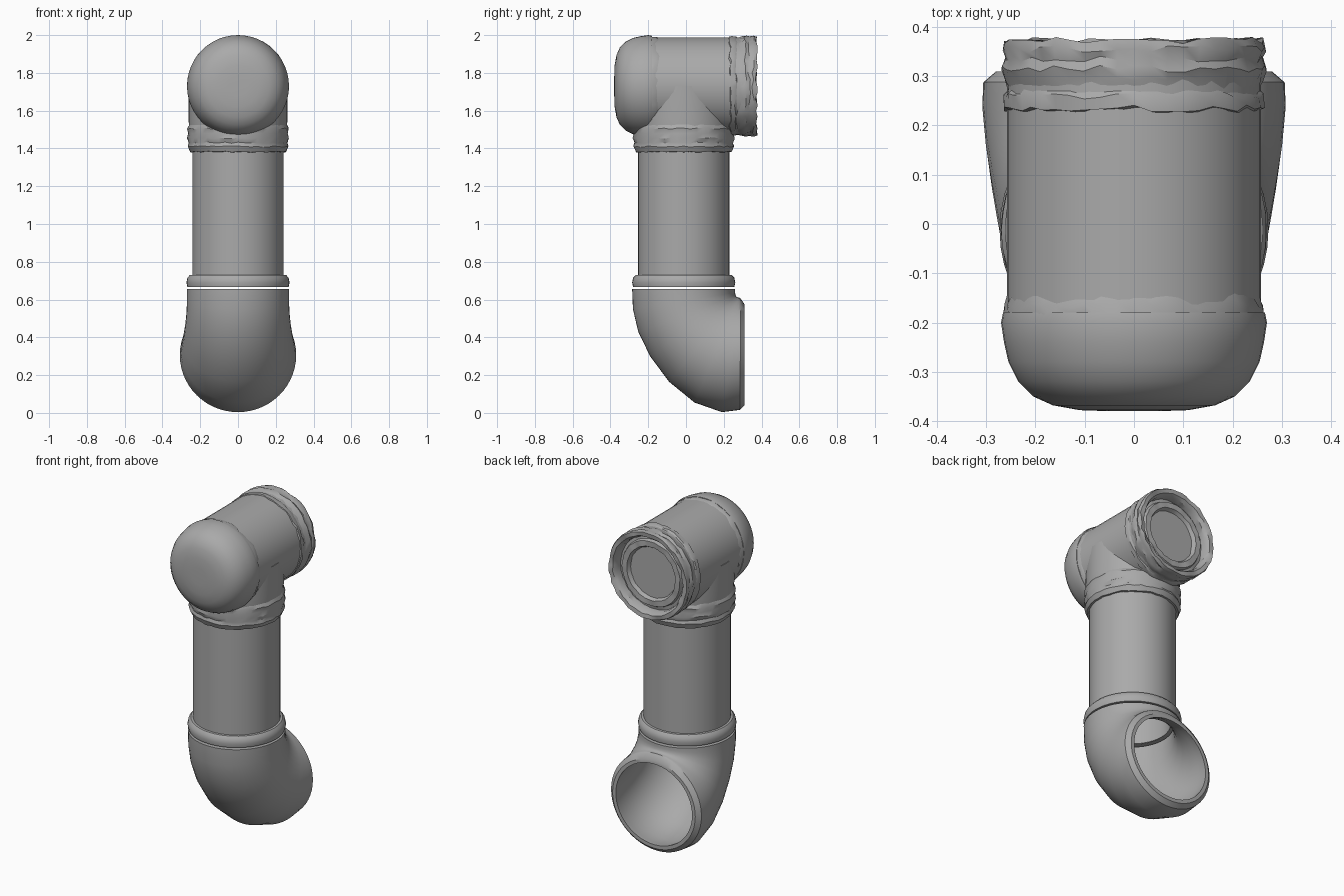
import bpy, bmesh, math, random
from mathutils import Vector

random.seed(4)
cube = bpy.data.objects.get("Cube")
if cube:
    bpy.data.objects.remove(cube, do_unlink=True)

grey = bpy.data.materials.new("plain grey")
grey.use_nodes = True
grey.diffuse_color = (0.4, 0.4, 0.4, 1)
grey.node_tree.nodes["Principled BSDF"].inputs["Base Color"].default_value = (0.4, 0.4, 0.4, 1)

PIPE_Y = -0.012    # axis of the upright pipe
TEE_Z = 1.73       # axis of the cross pipe


def skin(name, rings, closed=False, caps=(False, False)):
    """Join rings of points with quads into one object."""
    bm = bmesh.new()
    loops = [[bm.verts.new(p) for p in ring] for ring in rings]
    n = len(loops[0])
    pairs = list(zip(loops, loops[1:]))
    if closed:
        pairs.append((loops[-1], loops[0]))
    for a, b in pairs:
        for i in range(n):
            j = (i + 1) % n
            bm.faces.new((a[i], a[j], b[j], b[i]))
    for loop, cap in zip((loops[0], loops[-1]), caps):
        if cap:
            bm.faces.new(loop)
    bmesh.ops.recalc_face_normals(bm, faces=bm.faces)
    mesh = bpy.data.meshes.new(name)
    bm.to_mesh(mesh)
    bm.free()
    mesh.materials.append(grey)
    obj = bpy.data.objects.new(name, mesh)
    bpy.context.collection.objects.link(obj)
    bpy.ops.object.select_all(action="DESELECT")
    obj.select_set(True)
    bpy.context.view_layer.objects.active = obj
    bpy.ops.object.shade_smooth_by_angle(angle=math.radians(35))
    return obj


def lathe(name, profile, axis, rough=0.0, seg=48, **kw):
    """Turn (radius, position) pairs around the upright or the cross axis."""
    rings = []
    for r, t in profile:
        ring = []
        for i in range(seg):
            a = math.tau * i / seg
            rr = r - abs(random.uniform(-rough, rough)) * 0.6
            tt = t + random.uniform(-rough, rough)
            if axis == "z":
                ring.append((rr * math.cos(a), PIPE_Y + rr * math.sin(a), tt))
            else:
                ring.append((rr * math.cos(a), tt, TEE_Z + rr * math.sin(a)))
        rings.append(ring)
    return skin(name, rings, **kw)


# Upright pipe, hollow
lathe("upright_pipe", [(0.21, 0.667), (0.242, 0.667), (0.242, 1.5), (0.21, 1.5)], "z", closed=True)

# Socket ring above the elbow gap
lathe("elbow_socket_ring", [(0.215, 0.666), (0.268, 0.666), (0.273, 0.69), (0.268, 0.715),
                            (0.255, 0.73), (0.235, 0.732)], "z", closed=True)

# Tee: neck, collar and cross body
lathe("tee_neck", [(0.258, 1.49), (0.262, 1.56), (0.262, TEE_Z)], "z", caps=(True, True))
lathe("tee_collar", [(0.225, 1.38), (0.255, 1.382), (0.268, 1.41), (0.262, 1.43), (0.271, 1.455),
                     (0.265, 1.48), (0.27, 1.505), (0.258, 1.53)], "z", rough=0.004, caps=(True, True))
lathe("tee_body", [(0.258, -0.21), (0.258, 0.3)], "y", caps=(True, True))

# Rounded front cap with a ragged rear edge
lathe("front_cap", [(0.05, -0.38), (0.11, -0.378), (0.165, -0.368), (0.205, -0.35), (0.235, -0.32),
                    (0.255, -0.28), (0.264, -0.24), (0.27, -0.2), (0.266, -0.18)],
      "y", caps=(True, True))
lathe("front_cap_edge", [(0.268, -0.19), (0.266, -0.165), (0.256, -0.14)], "y", rough=0.012)

# Ragged back collar with a stepped recess
lathe("back_collar", [(0.25, 0.228), (0.266, 0.235), (0.266, 0.26), (0.257, 0.272), (0.264, 0.295),
                      (0.271, 0.315), (0.264, 0.335), (0.27, 0.355), (0.264, 0.373), (0.24, 0.37),
                      (0.226, 0.35), (0.224, 0.31)], "y", rough=0.007)
lathe("recess_ring", [(0.235, 0.312), (0.205, 0.318), (0.198, 0.338), (0.165, 0.338), (0.152, 0.312)],
      "y", rough=0.004)
lathe("recess_disc", [(0.16, 0.29), (0.16, 0.316)], "y", caps=(True, True))


# Flared elbow: each ring runs from the outer bend to the inner bend
def oval(outer, inner, width, shrink=0.0, seg=56):
    a, b = Vector((0, *outer)), Vector((0, *inner))
    mid, half = (a + b) / 2, (a - b) / 2
    half = half * (1 - shrink / half.length)
    side = Vector((width - shrink, 0, 0))
    return [mid + half * math.cos(math.tau * i / seg) + side * math.sin(math.tau * i / seg)
            for i in range(seg)]


sections = [((-0.285, 0.655), (0.26, 0.655), 0.27), ((-0.281, 0.55), (0.26, 0.638), 0.27),
            ((-0.253, 0.43), (0.262, 0.624), 0.273), ((-0.19, 0.3), (0.267, 0.615), 0.28),
            ((-0.09, 0.165), (0.274, 0.611), 0.29), ((0.045, 0.055), (0.28, 0.61), 0.301),
            ((0.19, 0.004), (0.286, 0.609), 0.308), ((0.285, 0.016), (0.29, 0.604), 0.306)]
outside = [oval(*s) for s in sections]
rim = [oval((0.31, 0.04), (0.31, 0.575), 0.28), oval((0.31, 0.062), (0.31, 0.555), 0.258)]
inside = [oval(*s, shrink=0.045) for s in reversed(sections)]
skin("elbow", outside + rim + inside, closed=True)
